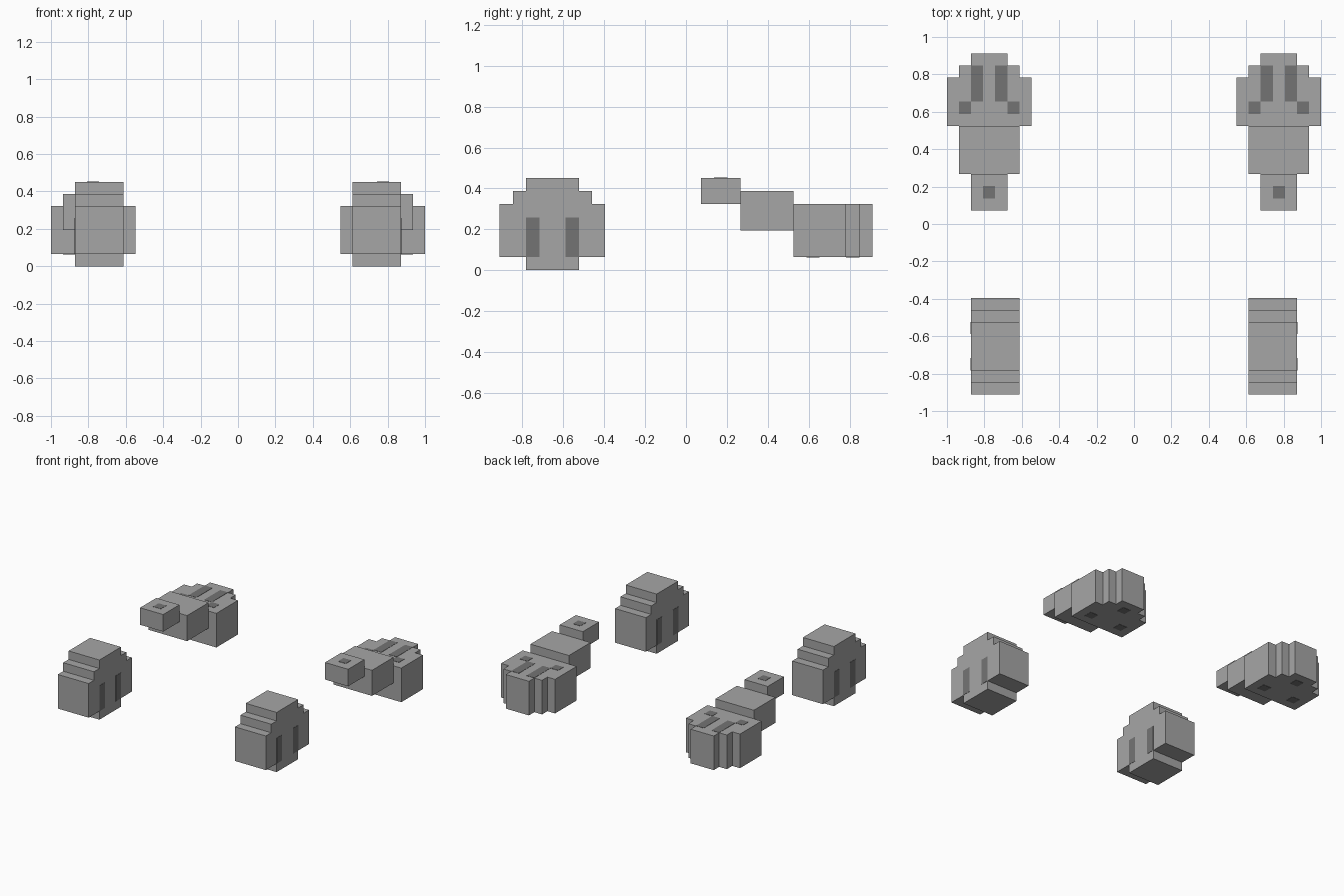
import bpy, bmesh

if "Cube" in bpy.data.objects:
    bpy.data.objects.remove(bpy.data.objects["Cube"])

U = 2 / 31            # one block unit
FOOT_Y = -0.653       # centre of the upright blocks
REAR_Y = 0.073        # start of the long stepped pieces


def material(name, v):
    m = bpy.data.materials.new(name)
    m.diffuse_color = (v, v, v, 1)
    m.use_nodes = True
    m.node_tree.nodes["Principled BSDF"].inputs["Base Color"].default_value = m.diffuse_color
    return m


GREY = material("mid_grey", 0.38)
DARK = material("dark_grey", 0.175)


def prism(name, outline, lo, hi, axis, origin, mat=GREY):
    """Extrude a 2D outline from lo to hi along x (outline is y,z) or z (outline is x,y)."""
    def place(p, t):
        c = (t, p[0], p[1]) if axis == 'x' else (p[0], p[1], t)
        return [o + U * k for o, k in zip(origin, c)]
    bm = bmesh.new()
    a = [bm.verts.new(place(p, lo)) for p in outline]
    b = [bm.verts.new(place(p, hi)) for p in outline]
    n = len(outline)
    bm.faces.new(a)
    bm.faces.new(b)
    for i in range(n):
        j = (i + 1) % n
        bm.faces.new((a[i], a[j], b[j], b[i]))
    bmesh.ops.recalc_face_normals(bm, faces=bm.faces)
    me = bpy.data.meshes.new(name)
    bm.to_mesh(me)
    bm.free()
    me.materials.append(mat)
    ob = bpy.data.objects.new(name, me)
    bpy.context.collection.objects.link(ob)
    return ob


def stepped(half):
    """Symmetric outline from (half width, level) points."""
    return half + [(-w, h) for w, h in reversed(half)]


def rect(a0, a1, b0, b1):
    return [(a0, b0), (a1, b0), (a1, b1), (a0, b1)]


E = 0.03  # plate thickness in block units
FOOT = [(2, 0), (2, 1), (4, 1), (4, 5), (3, 5), (3, 6), (2, 6), (2, 7)]
HEAD = [(3.5, 7), (3.5, 11), (2.5, 11), (2.5, 12), (1.5, 12), (1.5, 13)]

for side, s in (("left", -1), ("right", 1)):
    # upright stepped block with two slots on each flank
    o = (s * 11.5 * U, FOOT_Y, 0)
    prism(f"{side}_foot", stepped(FOOT), -2, 2, 'x', o)
    for face in (-1, 1):
        for y0 in (-2, 1):
            prism(f"{side}_foot_slot", rect(y0, y0 + 1, 1, 4),
                  2 * face, (2 + E) * face, 'x', o, DARK)

    # long piece: wide end, middle and narrow raised end
    o = (s * 12 * U, REAR_Y, 0)
    prism(f"{side}_wide_end", stepped(HEAD), 1, 5, 'z', o)
    prism(f"{side}_middle", rect(-2.5, 2.5, 3, 7), 3, 6, 'z', o)
    prism(f"{side}_narrow_end", rect(-1.5, 1.5, 0, 3), 5, 7, 'z', o)

    # dark patches on top and underneath
    prism(f"{side}_narrow_patch", rect(-.5, .5, 1, 2), 7, 7 + E, 'z', o, DARK)
    prism(f"{side}_under_patch", rect(-.5, .5, 11, 12), 1 - E, 1, 'z', o, DARK)
    for x in (-1, 1):
        prism(f"{side}_long_stripe", rect(x - .5, x + .5, 9, 12), 5, 5 + E, 'z', o, DARK)
        for z0, z1 in ((5, 5 + E), (1 - E, 1)):
            prism(f"{side}_small_patch", rect(2 * x - .5, 2 * x + .5, 8, 9), z0, z1, 'z', o, DARK)
